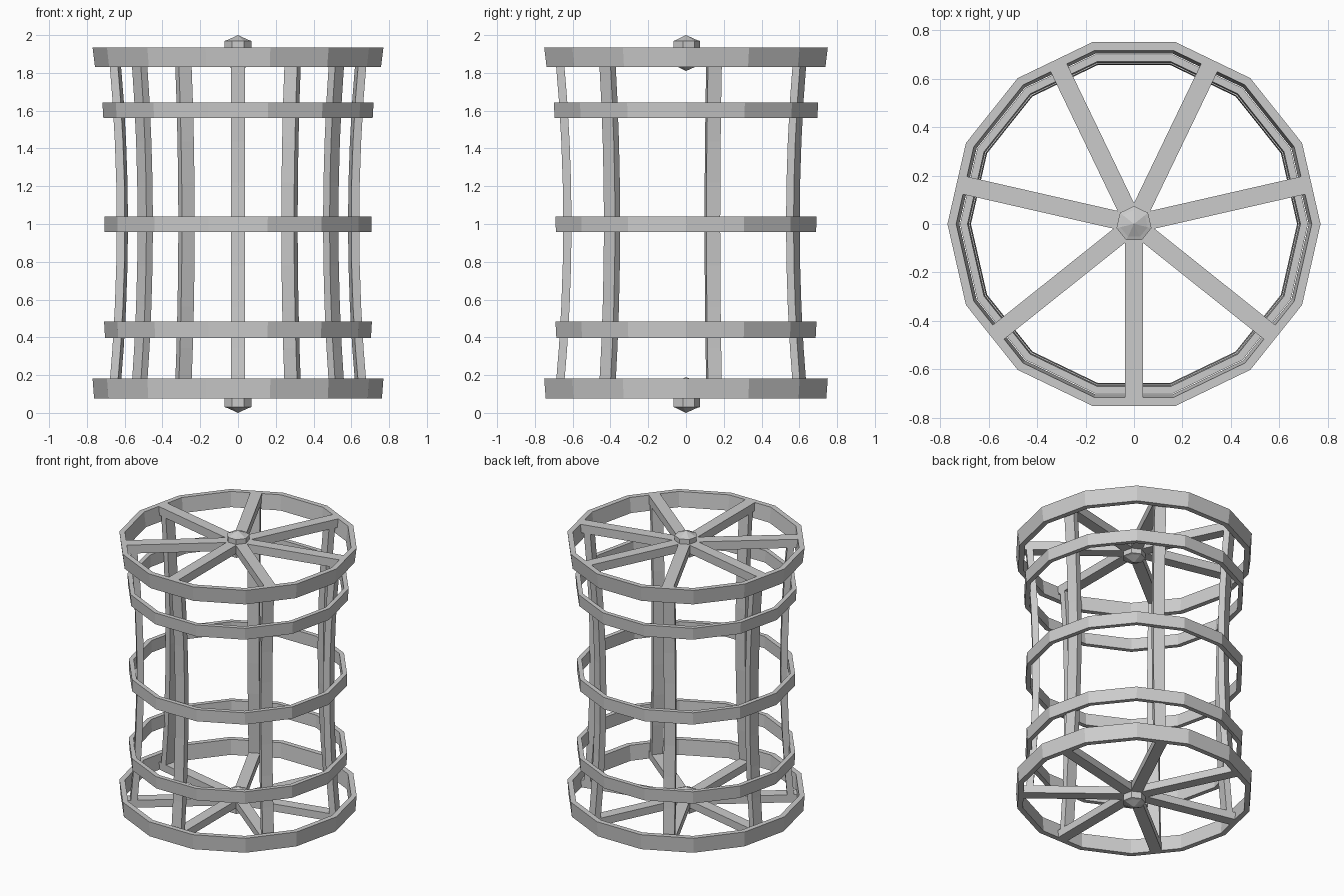
import bpy, bmesh
from math import sin, cos, pi

if "Cube" in bpy.data.objects:
    bpy.data.objects.remove(bpy.data.objects["Cube"])

SPOKES = 7
ANGLES = [-pi / 2 + 2 * pi * i / SPOKES for i in range(SPOKES)]


def make(name, bm):
    bmesh.ops.recalc_face_normals(bm, faces=bm.faces)
    me = bpy.data.meshes.new(name)
    bm.to_mesh(me)
    bm.free()
    ob = bpy.data.objects.new(name, me)
    bpy.context.collection.objects.link(ob)
    return ob


def ring(name, z0, z1, r0, r1, wall, sides=14):
    """Hoop with a slightly tapered rectangular section."""
    bm = bmesh.new()
    section = [(r0, z0), (r1, z1), (r1 - wall, z1), (r0 - wall, z0)]
    loops = []
    for i in range(sides):
        a = 2 * pi * i / sides
        loops.append([bm.verts.new((r * cos(a), r * sin(a), z)) for r, z in section])
    for i in range(sides):
        p, q = loops[i], loops[(i + 1) % sides]
        for j in range(4):
            k = (j + 1) % 4
            bm.faces.new((p[j], q[j], q[k], p[k]))
    return make(name, bm)


def strip(name, sections, angle):
    """Bar lofted through rectangles given as (radius, z) edge pairs."""
    bm = bmesh.new()
    w = 0.0375
    loops = []
    for (ra, za), (rb, zb) in sections:
        pts = [(ra, -w, za), (ra, w, za), (rb, w, zb), (rb, -w, zb)]
        loops.append([bm.verts.new((r * cos(angle) - t * sin(angle),
                                    r * sin(angle) + t * cos(angle), z))
                      for r, t, z in pts])
    for p, q in zip(loops, loops[1:]):
        for j in range(4):
            k = (j + 1) % 4
            bm.faces.new((p[j], p[k], q[k], q[j]))
    bm.faces.new(loops[0])
    bm.faces.new(loops[-1])
    return make(name, bm)


def hub(name, zc):
    """Seven-sided prism with a chamfer and pointed ends."""
    bm = bmesh.new()
    prof = [(0.058, -0.069), (0.074, -0.064), (0.074, 0.064), (0.058, 0.069)]
    loops = [[bm.verts.new((r * cos(a + pi / 7), r * sin(a + pi / 7), zc + z))
              for a in ANGLES] for r, z in prof]
    tips = [bm.verts.new((0, 0, zc + s * 0.095)) for s in (-1, 1)]
    for i in range(SPOKES):
        k = (i + 1) % SPOKES
        for p, q in zip(loops, loops[1:]):
            bm.faces.new((p[i], p[k], q[k], q[i]))
        bm.faces.new((loops[0][k], loops[0][i], tips[0]))
        bm.faces.new((loops[-1][i], loops[-1][k], tips[1]))
    return make(name, bm)


# End rims and the three lighter hoops
ring("top_rim", 1.83, 1.935, 0.757, 0.77, 0.036)
ring("bottom_rim", 0.077, 0.183, 0.762, 0.77, 0.036)
ring("upper_hoop", 1.56, 1.643, 0.713, 0.718, 0.031)
ring("middle_hoop", 0.957, 1.041, 0.707, 0.708, 0.031)
ring("lower_hoop", 0.397, 0.483, 0.704, 0.709, 0.031)

# Hubs
hub("top_hub", 1.905)
hub("bottom_hub", 0.095)

# Inward-bowed uprights, sampled along a shallow parabola
bow = []
for i in range(9):
    t = -1 + i / 4
    z = 1 + 0.875 * t
    r = 0.65 + 0.041 * t * t
    bow.append(((r - 0.044, z), (r, z)))

# Spokes and uprights
for i, a in enumerate(ANGLES):
    for label, zb, zt in (("top", 1.875, 1.935), ("bottom", 0.077, 0.13)):
        strip(f"{label}_spoke_{i + 1}",
              [((r, zb), (r, zt)) for r in (0.05, 0.722)], a)
    strip(f"upright_{i + 1}", bow, a)
